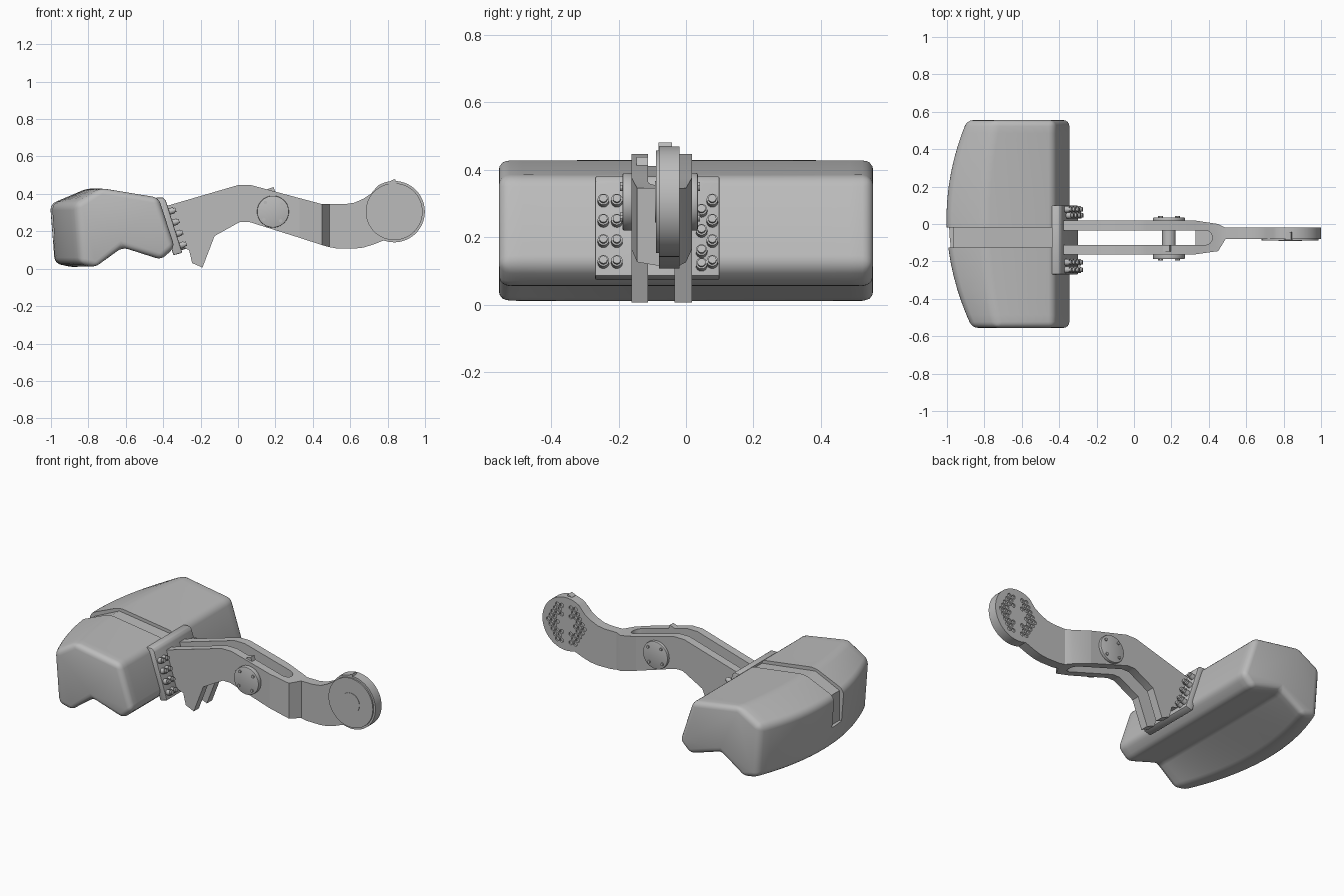
import bpy, bmesh, math
from mathutils import Vector

default = bpy.data.objects.get("Cube")
if default:
    bpy.data.objects.remove(default, do_unlink=True)

metal = bpy.data.materials.new("grey metal")
metal.use_nodes = True
GREY = (0.5, 0.5, 0.5, 1)
metal.diffuse_color = GREY
metal.node_tree.nodes["Principled BSDF"].inputs["Base Color"].default_value = GREY


def add(name, bm):
    bmesh.ops.recalc_face_normals(bm, faces=bm.faces)
    mesh = bpy.data.meshes.new(name)
    bm.to_mesh(mesh)
    bm.free()
    mesh.materials.append(metal)
    obj = bpy.data.objects.new(name, mesh)
    bpy.context.collection.objects.link(obj)
    return obj


def loft(name, sections):
    """Skin a row of matching closed cross-sections and cap both ends."""
    bm = bmesh.new()
    rings = [[bm.verts.new(p) for p in s] for s in sections]
    n = len(rings[0])
    for a, b in zip(rings, rings[1:]):
        for i in range(n):
            j = (i + 1) % n
            bm.faces.new((a[i], a[j], b[j], b[i]))
    bm.faces.new(rings[0])
    bm.faces.new(rings[-1][::-1])
    return add(name, bm)


def prism(name, profile, y0, y1):
    return loft(name, [[(x, y, z) for x, z in profile] for y in (y0, y1)])


def rod(name, start, end, r, sides=32):
    start, end = Vector(start), Vector(end)
    bm = bmesh.new()
    bmesh.ops.create_cone(bm, cap_ends=True, segments=sides, radius1=r, radius2=r,
                          depth=(end - start).length)
    obj = add(name, bm)
    turn = (end - start).to_track_quat('Z', 'Y').to_matrix().to_4x4()
    obj.data.transform(turn)
    for v in obj.data.vertices:
        v.co += (start + end) / 2
    return obj


def apply(obj):
    bpy.context.view_layer.update()
    graph = bpy.context.evaluated_depsgraph_get()
    mesh = bpy.data.meshes.new_from_object(obj.evaluated_get(graph))
    obj.modifiers.clear()
    obj.data = mesh


def bevel(obj, width, segments=2):
    mod = obj.modifiers.new("Bevel", 'BEVEL')
    mod.width, mod.segments = width, segments
    mod.limit_method, mod.angle_limit = 'ANGLE', math.radians(25)
    apply(obj)


def cut(obj, cutter):
    mod = obj.modifiers.new("Cut", 'BOOLEAN')
    mod.operation, mod.solver, mod.object = 'DIFFERENCE', 'EXACT', cutter
    apply(obj)
    bpy.data.objects.remove(cutter, do_unlink=True)


# Wide block: profile x, z and how far each corner follows the curved outer side
block_profile = [(-1.005, 0.345, 1), (-0.80, 0.432, 0.5), (-0.425, 0.38, 0), (-0.338, 0.115, 0),
                 (-0.41, 0.048, 0), (-0.62, 0.115, 0), (-0.87, 0.005, 0.85), (-0.98, 0.028, 1)]
sections = []
for i in range(17):
    y = -0.555 + 1.11 * i / 16
    bow = 0.4 * (y - 0.03) ** 2
    sections.append([(x + w * bow, y, z) for x, z, w in block_profile])
block = loft("wide_block", sections)
bevel(block, 0.032, 4)
groove = [(-0.36, 0.352), (-0.80, 0.411), (-0.965, 0.335), (-0.965, 0.15),
          (-1.1, 0.15), (-1.1, 0.5), (-0.36, 0.5)]
cut(block, prism("groove_cutter", groove, -0.125, -0.02))

# Slanted mounting flange with two groups of bolts
flange = prism("flange", [(-0.44, 0.38), (-0.40, 0.38), (-0.386, 0.365),
                          (-0.298, 0.085), (-0.345, 0.072)], -0.27, 0.10)
bevel(flange, 0.006)
normal = Vector((0.953, 0, 0.3))


def flange_bolt(y, z):
    base = Vector((-0.386 + (0.365 - z) * 0.314, y, z))
    rod("flange_bolt", base - normal * 0.01, base + normal * 0.025, 0.017, 16)
    rod("flange_bolt_tip", base + normal * 0.02, base + normal * 0.036, 0.012, 16)


for z in (0.305, 0.245, 0.185, 0.123):
    for y in (-0.245, -0.205, 0.078):
        flange_bolt(y, z)
for z in (0.275, 0.215, 0.155, 0.115):
    flange_bolt(0.046, z)

# Twin arm plates, each with a downward hook
plate = [(-0.39, 0.333), (0.0, 0.447), (0.07, 0.447), (0.33, 0.377), (0.33, 0.165),
         (0.06, 0.25), (0.01, 0.25), (-0.125, 0.175), (-0.19, 0.006), (-0.245, 0.03),
         (-0.262, 0.1), (-0.32, 0.12)]
prism("front_arm_plate", plate, -0.162, -0.112)
prism("back_arm_plate", plate, -0.034, 0.018)

# Solid neck where the plates join, with a rounded pocket above and below
neck = loft("arm_neck", [[(x, a, lo), (x, b, lo), (x, b, hi), (x, a, hi)]
                         for x, a, b, lo, hi in ((0.33, -0.162, 0.018, 0.165, 0.377),
                                                 (0.45, -0.145, 0.0, 0.126, 0.345),
                                                 (0.49, -0.08, -0.02, 0.115, 0.345))])
for z0, z1 in ((0.30, 0.5), (0.0, 0.2)):
    pocket = [(0.3, -0.112), (0.3, -0.034)]
    pocket += [(0.38 + 0.039 * math.cos(a), -0.073 + 0.039 * math.sin(a))
               for a in (math.pi * (0.5 - i / 12) for i in range(13))]
    cut(neck, loft("pocket_cutter", [[(x, y, z) for x, y in pocket] for z in (z0, z1)]))

# Thin curved arm ending in a round head
cx, cz, radius = 0.835, 0.305, 0.164
curve = [(0.49, 0.345), (0.57, 0.345), (0.62, 0.352), (0.67, 0.374), (0.71, 0.40)]
for i in range(33):
    a = math.radians(122 - i * 232 / 32)
    curve.append((cx + radius * math.cos(a), cz + radius * math.sin(a)))
curve += [(0.72, 0.128), (0.67, 0.113), (0.62, 0.107), (0.53, 0.108), (0.49, 0.115)]
head = prism("round_head_arm", curve, -0.08, -0.02)

# Honeycomb pits on the back of the head
cells = bmesh.new()
for row in range(-5, 6):
    for col in range(-5, 6):
        x, z = (col + 0.5 * (row % 2)) * 0.031, row * 0.027
        if 0.06 < math.hypot(x, z) < 0.13 and abs(x) > 0.03:
            ring = [(x + cx + 0.0135 * math.sin(k * math.pi / 3),
                     z + cz + 0.0135 * math.cos(k * math.pi / 3)) for k in range(6)]
            ends = [[cells.verts.new((px, y, pz)) for px, pz in ring] for y in (-0.03, 0.0)]
            cells.faces.new(ends[0])
            cells.faces.new(ends[1][::-1])
            for k in range(6):
                m = (k + 1) % 6
                cells.faces.new((ends[0][k], ends[1][k], ends[1][m], ends[0][m]))
cut(head, add("pit_cutter", cells))

# Front disc and hub on the head
rod("head_disc", (cx, -0.07, cz), (cx, -0.089, cz), 0.152, 64)
rod("head_hub", (cx, -0.08, cz), (cx, -0.092, cz), 0.062, 48)
prism("head_lug", [(0.795, 0.44), (0.812, 0.468), (0.84, 0.48), (0.85, 0.45)], -0.082, -0.042)

# Pivot pin, outer bosses and their small screws
px, pz = 0.187, 0.305
rod("pivot_pin", (px, -0.12, pz), (px, -0.02, pz), 0.036)
for side, inner, outer in (("front", -0.15, -0.188), ("back", 0.01, 0.035)):
    boss = rod(side + "_boss", (px, inner, pz), (px, outer, pz), 0.085, 48)
    bevel(boss, 0.004)
    tip = outer + math.copysign(0.007, outer)
    for k in range(4):
        a = math.radians(40 + 90 * k)
        x, z = px + 0.064 * math.cos(a), pz + 0.064 * math.sin(a)
        rod(side + "_boss_screw", (x, inner, z), (x, tip, z), 0.009, 12)
prism("arm_lug", [(0.14, 0.40), (0.155, 0.424), (0.19, 0.437), (0.203, 0.40)], -0.147, -0.112)

# Smooth shading with crisp edges
for obj in bpy.context.scene.objects:
    obj.select_set(obj.type == 'MESH')
bpy.context.view_layer.objects.active = block
bpy.ops.object.shade_smooth_by_angle(angle=math.radians(30))
